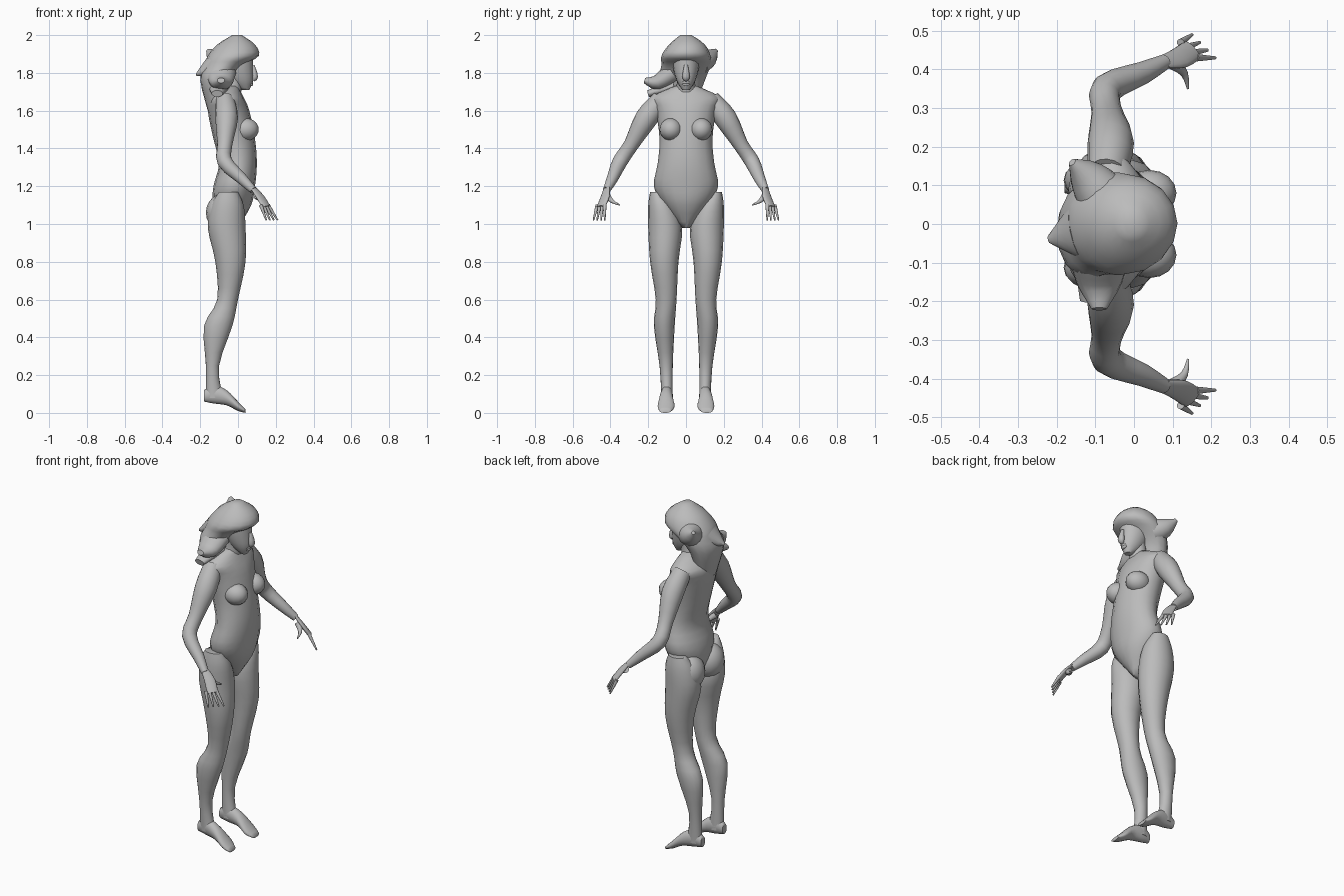
import bpy, bmesh
from math import sin, cos, pi, radians
from mathutils import Vector

cube = bpy.data.objects.get("Cube")
if cube:
    bpy.data.objects.remove(cube, do_unlink=True)

grey = bpy.data.materials.new("plain_grey")
grey.use_nodes = True
grey.diffuse_color = (.5, .5, .5, 1)
grey.node_tree.nodes["Principled BSDF"].inputs["Base Color"].default_value = grey.diffuse_color


def finish(name, bm, side):
    """Turn a bmesh into a shaded object on the chosen side of the body."""
    for vert in bm.verts:
        vert.co.y *= side
    bmesh.ops.recalc_face_normals(bm, faces=bm.faces)
    mesh = bpy.data.meshes.new(name)
    bm.to_mesh(mesh)
    bm.free()
    mesh.materials.append(grey)
    obj = bpy.data.objects.new(name, mesh)
    bpy.context.collection.objects.link(obj)
    bpy.ops.object.select_all(action='DESELECT')
    obj.select_set(True)
    bpy.context.view_layer.objects.active = obj
    bpy.ops.object.shade_smooth_by_angle(angle=radians(55))


def smooth(stations, steps=3):
    """Fill in a flowing curve through the given stations."""
    rows = [Vector(station) for station in stations]
    padded = [rows[0]] + rows + [rows[-1]]
    result = []
    for before, start, end, after in zip(padded, padded[1:], padded[2:], padded[3:]):
        for step in range(steps):
            t = step / steps
            leave, arrive = (end - before) / 2, (after - start) / 2
            bend = 3 * (end - start) - 2 * leave - arrive
            curl = 2 * (start - end) + leave + arrive
            result.append(start + leave * t + bend * t ** 2 + curl * t ** 3)
    return result + [rows[-1]]


def skin(name, ellipses, side, sides=16):
    """Join ellipses, each a centre and two half axes, into a closed surface."""
    bm = bmesh.new()
    loops = []
    for centre, u, v in ellipses:
        angles = [2 * pi * k / sides for k in range(sides)]
        loops.append([bm.verts.new(centre + u * cos(a) + v * sin(a)) for a in angles])
    for lower, upper in zip(loops, loops[1:]):
        for k in range(sides):
            bm.faces.new((lower[k - 1], lower[k], upper[k], upper[k - 1]))
    bm.faces.new(loops[0])
    bm.faces.new(loops[-1])
    finish(name, bm, side)


def column(name, stations, side=1, lying=False):
    """Stations: height, back, front, outer and (if not symmetric) inner edge."""
    full = [s if len(s) == 5 else (*s, -s[3]) for s in stations]
    ellipses = []
    for height, back, front, outer, inner in smooth(full):
        parts = [Vector(((back + front) / 2, (outer + inner) / 2, height)),
                 Vector(((front - back) / 2, 0, 0)),
                 Vector((0, (outer - inner) / 2, 0))]
        # A lying column runs forward, with bottom and top as its edges
        ellipses.append([p.zyx if lying else p for p in parts])
    skin(name, ellipses, side)


def tube(name, stations, axis, side=1, flat=1):
    """Stations: point and radius; axis is the wide direction of the section."""
    rows = smooth(stations)
    points = [row.xyz for row in rows]
    ellipses = []
    for i, row in enumerate(rows):
        along = (points[min(i + 1, len(rows) - 1)] - points[max(i - 1, 0)]).normalized()
        wide = Vector(axis)
        wide = (wide - along * wide.dot(along)).normalized()
        ellipses.append((points[i], wide * row.w, along.cross(wide) * row.w * flat))
    skin(name, ellipses, side)


def blob(name, centre, size, side=1):
    bm = bmesh.new()
    bmesh.ops.create_uvsphere(bm, u_segments=16, v_segments=10, radius=1)
    bmesh.ops.scale(bm, vec=size, verts=bm.verts)
    bmesh.ops.translate(bm, vec=centre, verts=bm.verts)
    finish(name, bm, side)


forward, sideways = (1, 0, 0), (0, 1, 0)

# Torso with high-cut hips
column("torso", [(.98, -.08, 0, .02), (1.1, -.13, .07, .12), (1.2, -.13, .09, .17),
                 (1.32, -.1, .1, .15), (1.45, -.13, .09, .14), (1.6, -.16, .06, .16),
                 (1.67, -.15, .03, .18), (1.73, -.08, 0, .06)])

# Neck and head
column("neck", [(1.66, -.11, .01, .07), (1.72, -.08, .02, .05), (1.8, -.06, .03, .05)])
column("head", [(1.71, .02, .06, .02), (1.76, -.05, .08, .05), (1.84, -.09, .08, .07),
                (1.94, -.09, .08, .07)])
tube("nose", [(.08, 0, 1.84, .01), (.09, 0, 1.78, .02), (.08, 0, 1.76, .01)], sideways, flat=.8)
for name, height in (("upper_lip", 1.75), ("lower_lip", 1.74)):
    blob(name, (.07, 0, height), (.01, .02, .01))

# Swept-back hair with loose locks
column("hair", [(2, -.03, .02, .03), (1.95, -.11, .09, .1, -.09), (1.89, -.16, .11, .13),
                (1.84, -.18, .03, .13), (1.76, -.2, -.04, .1, -.14), (1.6, -.16, -.08, .04, -.09)])
tube("left_lock", [(-.08, .07, 1.86, .07), (-.12, .12, 1.88, .05), (-.16, .16, 1.92, .01)], forward)
tube("right_lock", [(-.09, -.07, 1.8, .08), (-.09, -.15, 1.75, .06), (-.09, -.22, 1.76, .02)],
     forward, flat=.7)
tube("shoulder_lock", [(-.1, -.06, 1.73, .06), (-.11, -.2, 1.69, .03)], forward, flat=.6)
tube("back_lock", [(-.14, -.02, 1.83, .08), (-.22, -.04, 1.79, .01)], sideways, flat=.7)

# Paired parts
for label, side in (("left_", 1), ("right_", -1)):
    blob(label + "breast", (.04, .08, 1.5), (.07, .06, .06), side)
    blob(label + "buttock", (-.08, .09, 1.06), (.09, .09, .1), side)

    # Leg from hip to ankle, then the raised foot
    column(label + "leg", [(1.17, -.1, 0, .19, .12), (1.1, -.14, .03, .2, .06),
                           (.98, -.16, .04, .2, .02), (.8, -.12, .04, .19, .04),
                           (.6, -.11, 0, .16, .05), (.46, -.18, -.03, .17, .06),
                           (.25, -.17, -.1, .14, .07), (.08, -.17, -.08, .13, .07)], side)
    column(label + "foot", [(-.18, .06, .12, .12, .08), (-.13, .05, .15, .13, .07),
                            (-.06, .04, .12, .14, .07), (0, .01, .06, .15, .06),
                            (.04, 0, .02, .14, .08)], side, lying=True)

    # Arm from shoulder to wrist
    tube(label + "arm", [(-.07, .13, 1.66, .05), (-.06, .21, 1.56, .06), (-.07, .29, 1.42, .04),
                         (-.07, .35, 1.33, .04), (.02, .39, 1.24, .03), (.08, .42, 1.18, .02)],
         forward, side)

    # Hand with a fan of tapered fingers
    spread = Vector((1, -1, 0))
    tube(label + "palm", [(.08, .42, 1.19, .02), (.12, .43, 1.14, .03), (.15, .45, 1.09, .03)],
         spread, side, flat=.4)
    for number, finger in enumerate(("little", "ring", "middle", "index")):
        fan = spread * (number - 1.5)
        base = Vector((.14, .45, 1.1)) + fan * .013
        tip = Vector((.18, .46, 1.02)) + fan * .02
        tube(label + finger + "_finger", [(*base, .01), (*tip, .004)], spread, side)
    tube(label + "thumb", [(.1, .42, 1.15, .02), (.13, .39, 1.12, .01), (.14, .35, 1.1, .003)],
         forward, side)
